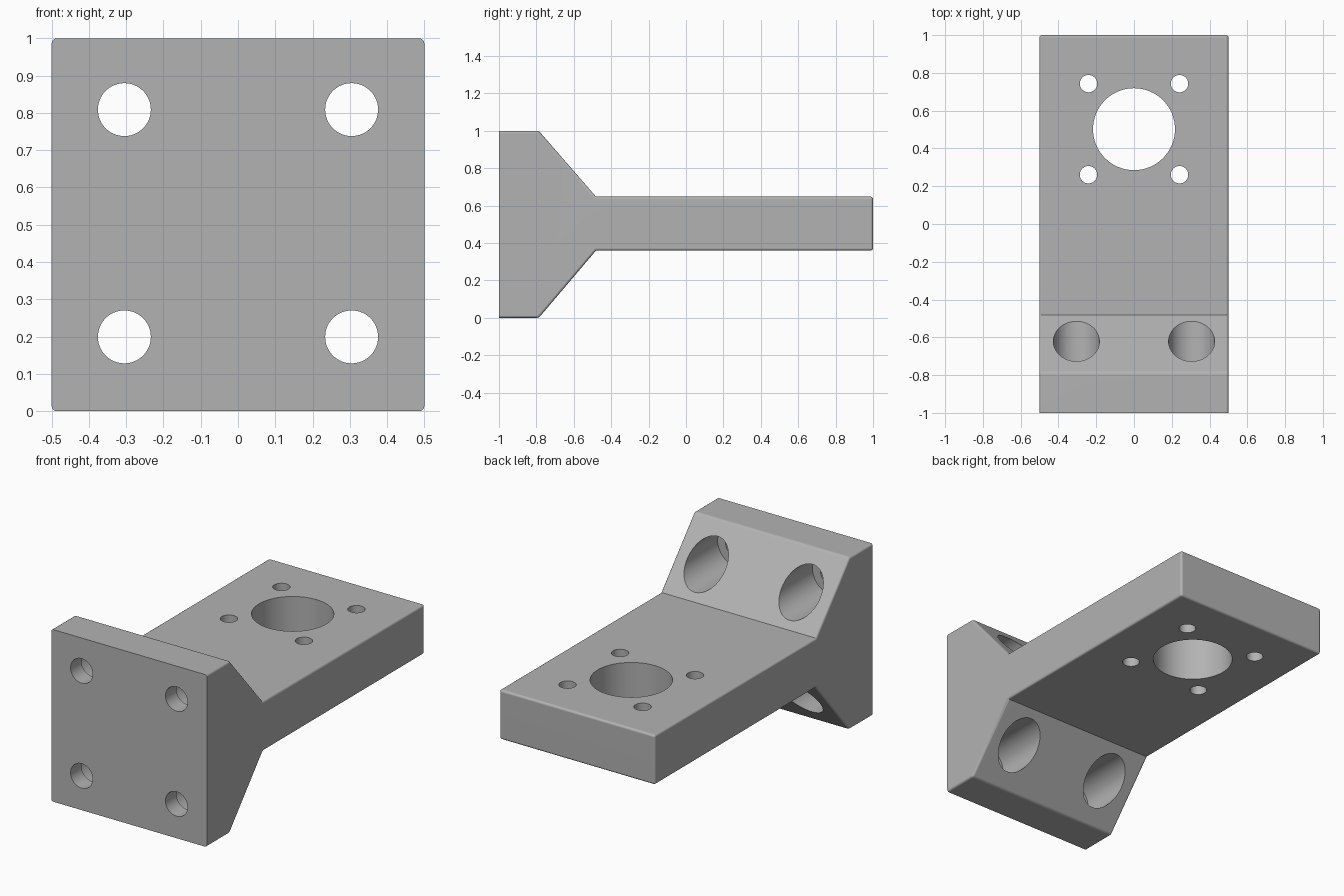
import bpy, bmesh, math
from mathutils import Matrix, Vector

default = bpy.data.objects.get("Cube")
if default:
    bpy.data.objects.remove(default, do_unlink=True)

# Single grey material
grey = bpy.data.materials.new("machined grey")
grey.use_nodes = True
colour = (0.45, 0.45, 0.45, 1)
grey.diffuse_color = colour
grey.node_tree.nodes["Principled BSDF"].inputs["Base Color"].default_value = colour

MID_Z = 0.504
HOLE_Y = 0.502


def add_object(name, bm):
    mesh = bpy.data.meshes.new(name)
    bm.to_mesh(mesh)
    bm.free()
    obj = bpy.data.objects.new(name, mesh)
    bpy.context.collection.objects.link(obj)
    return obj


def cylinder(bm, radius, start, end):
    start, end = Vector(start), Vector(end)
    turn = (end - start).to_track_quat("Z", "Y").to_matrix().to_4x4()
    bmesh.ops.create_cone(bm, cap_ends=True, segments=64, radius1=radius, radius2=radius,
                          depth=(end - start).length,
                          matrix=Matrix.Translation((start + end) / 2) @ turn)


# Body: side profile of plate, sloped gussets and arm, extruded across x
profile = [(-1, 0), (-0.787, 0), (-0.481, 0.36), (1, 0.36),
           (1, 0.648), (-0.481, 0.648), (-0.787, 1), (-1, 1)]
bm = bmesh.new()
side = bm.faces.new([bm.verts.new((-0.5, y, z)) for y, z in profile])
swept = bmesh.ops.extrude_face_region(bm, geom=[side])["geom"]
bmesh.ops.translate(bm, vec=(1, 0, 0), verts=[v for v in swept if isinstance(v, bmesh.types.BMVert)])
bmesh.ops.recalc_face_normals(bm, faces=bm.faces[:])

# Round the outer edges, leaving the mounting face and inner corners crisp
rounded = [e for e in bm.edges if e.is_convex and any(v.co.y > -0.99 for v in e.verts)]
bmesh.ops.bevel(bm, geom=rounded, offset=0.013, offset_type="OFFSET", segments=4,
                profile=0.5, affect="EDGES", clamp_overlap=True)
body = add_object("mounting_bracket", bm)
body.data.materials.append(grey)

# Cutters: screw holes with counterbores, then the bore and its small holes
screws, counterbores, arm_holes = bmesh.new(), bmesh.new(), bmesh.new()
cylinder(arm_holes, 0.217, (0, HOLE_Y, 0.2), (0, HOLE_Y, 0.8))
for sx in (-1, 1):
    for s in (-1, 1):
        x, z = sx * 0.305, MID_Z + s * 0.305
        cylinder(screws, 0.071, (x, -1.1, z), (x, -0.85, z))
        cylinder(counterbores, 0.122, (x, -0.9, z), (x, -0.3, z))
        x, y = sx * 0.241, HOLE_Y + s * 0.241
        cylinder(arm_holes, 0.046, (x, y, 0.2), (x, y, 0.8))

cutters = [add_object(name, cutter) for name, cutter in (
    ("counterbore_cutter", counterbores), ("screw_hole_cutter", screws),
    ("arm_hole_cutter", arm_holes))]
for cutter in cutters:
    cutter.hide_render = True
    cut = body.modifiers.new(cutter.name, "BOOLEAN")
    cut.object = cutter
    cut.operation = "DIFFERENCE"
    cut.solver = "EXACT"

# Bake the cuts and discard the cutters
graph = bpy.context.evaluated_depsgraph_get()
graph.update()
body_mesh = bpy.data.meshes.new_from_object(body.evaluated_get(graph))
body.modifiers.clear()
body.data = body_mesh
body_mesh.materials.clear()
body_mesh.materials.append(grey)
for poly in body_mesh.polygons:
    poly.material_index = 0
for cutter in cutters:
    bpy.data.objects.remove(cutter, do_unlink=True)

# Smooth bores and fillets, flat main faces
bpy.ops.object.select_all(action="DESELECT")
body.select_set(True)
bpy.context.view_layer.objects.active = body
bpy.ops.object.shade_smooth_by_angle(angle=math.radians(30))
weighted = body.modifiers.new("flat_faces", "WEIGHTED_NORMAL")
weighted.keep_sharp = True
